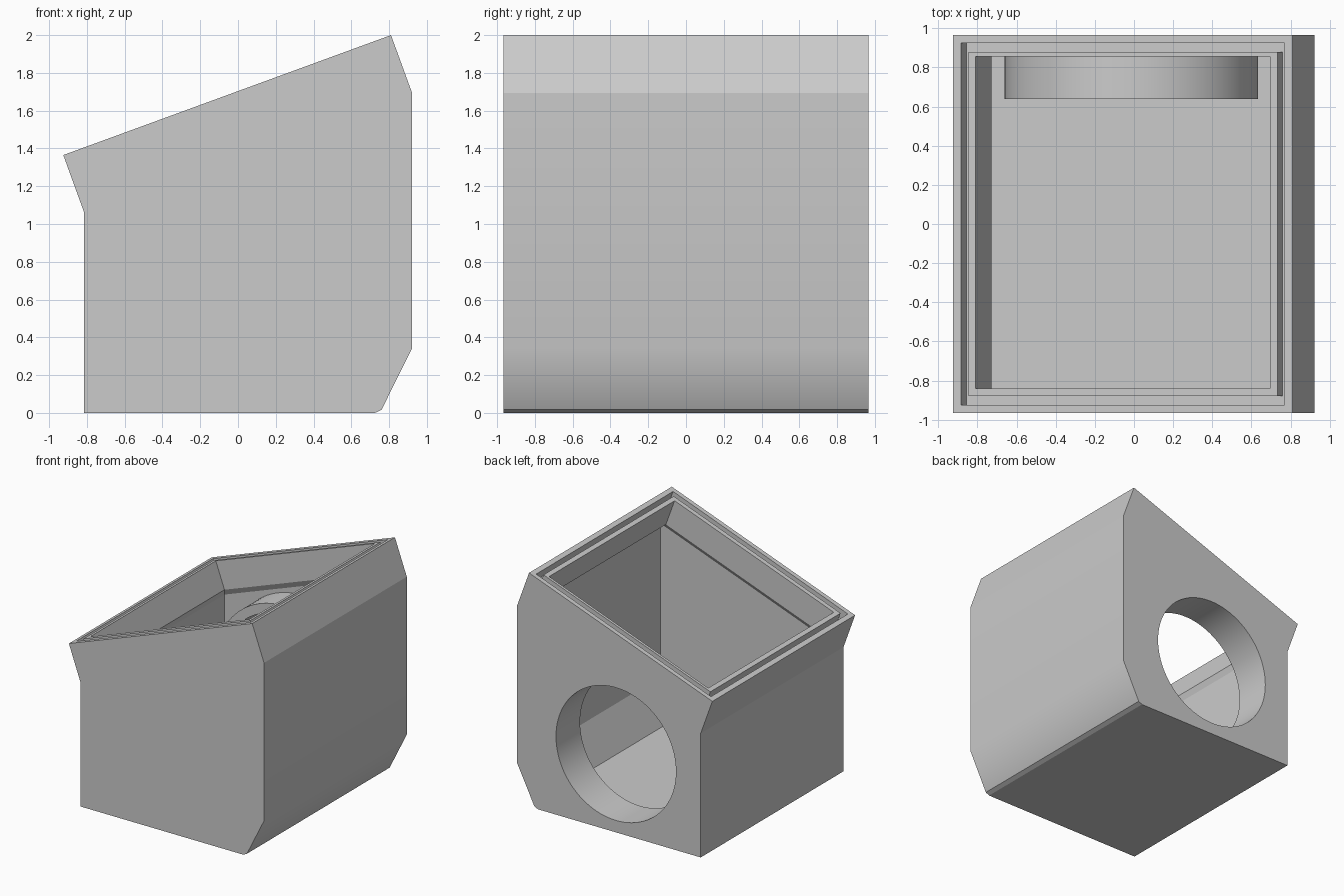
import bpy, bmesh, math
from mathutils import Matrix

old = bpy.data.objects.get("Cube")
if old:
    bpy.data.objects.remove(old, do_unlink=True)

grey = bpy.data.materials.new("plain_grey")
grey.use_nodes = True
GREY = (0.6, 0.6, 0.6, 1)
grey.diffuse_color = GREY
grey.node_tree.nodes["Principled BSDF"].inputs["Base Color"].default_value = GREY

HALF = 0.965            # half the depth
LEN = 1.848             # length of the sloped rim
COS, SIN = 0.939, 0.344


def slope(s, d):
    """Point s along the sloped rim and d below it, as (x, z)."""
    return (-0.925 + s * COS + d * SIN, 1.365 + s * SIN - d * COS)


def finish(bm, name):
    bmesh.ops.recalc_face_normals(bm, faces=bm.faces)
    mesh = bpy.data.meshes.new(name)
    bm.to_mesh(mesh)
    bm.free()
    mesh.materials.append(grey)
    obj = bpy.data.objects.new(name, mesh)
    bpy.context.collection.objects.link(obj)
    return obj


def prism(name, profile):
    """Extrude an x-z profile through the full depth."""
    bm = bmesh.new()
    face = bm.faces.new([bm.verts.new((x, -HALF, z)) for x, z in profile])
    new = bmesh.ops.extrude_face_region(bm, geom=[face])["geom"]
    bmesh.ops.translate(bm, vec=(0, 2 * HALF, 0),
                        verts=[v for v in new if isinstance(v, bmesh.types.BMVert)])
    return finish(bm, name)


def loft(name, rows):
    """Stack rectangles given as (left point, right point, front y, back y)."""
    bm = bmesh.new()
    rings = []
    for (xl, zl), (xr, zr), front, back in rows:
        rings.append([bm.verts.new(p) for p in (
            (xl, front, zl), (xr, front, zr), (xr, back, zr), (xl, back, zl))])
    for a, b in zip(rings, rings[1:]):
        for i in range(4):
            j = (i + 1) % 4
            bm.faces.new((a[i], a[j], b[j], b[i]))
    bm.faces.new(rings[0])
    bm.faces.new(rings[-1])
    return finish(bm, name)


def rim_box(name, inset, y, depth):
    return loft(name, [(slope(inset, d), slope(LEN - inset, d), -y, y)
                       for d in (-0.05, depth)])


def cylinder(name, radius, y0, y1):
    """Cylinder along y, centred on the round opening."""
    bm = bmesh.new()
    place = Matrix.Translation((-0.013, (y0 + y1) / 2, 0.67)) @ Matrix.Rotation(math.pi / 2, 4, 'X')
    bmesh.ops.create_cone(bm, cap_ends=True, segments=96, radius1=radius,
                          radius2=radius, depth=y1 - y0, matrix=place)
    return finish(bm, name)


def combine(target, tool, operation):
    tool.hide_render = True
    mod = target.modifiers.new("cut", 'BOOLEAN')
    mod.operation, mod.solver, mod.object = operation, 'EXACT', tool
    bpy.context.view_layer.objects.active = target
    bpy.ops.object.modifier_apply(modifier=mod.name)
    bpy.data.objects.remove(tool, do_unlink=True)


# Outer shell
body = prism("housing", [(-0.815, 0), (0.725, 0), (0.76, 0.017), (0.922, 0.342),
                         (0.922, 1.693), (0.81, 2.0), (-0.925, 1.365), (-0.815, 1.062)])

# Hollow inside: neck, undercut below it, straight walls, sloped corner to the floor
combine(body, loft("cavity", [
    (slope(0.122, -0.05), slope(LEN - 0.122, -0.05), -0.84, 0.857),
    (slope(0.122, 0.24), slope(LEN - 0.122, 0.24), -0.84, 0.857),
    ((-0.745, 1.127), (0.85, 1.711), -0.87, 0.88),
    ((-0.745, 0.4), (0.85, 0.4), -0.87, 0.88),
    ((-0.745, 0.085), (0.7, 0.085), -0.87, 0.88)]), 'DIFFERENCE')

# Groove around the sloped rim
groove = rim_box("groove", 0.043, 0.925, 0.08)
combine(groove, rim_box("groove_core", 0.083, 0.88, 0.2), 'DIFFERENCE')
combine(body, groove, 'DIFFERENCE')

# Port tube on the back wall, bored through
combine(body, cylinder("port_tube", 0.648, 0.64, 0.93), 'UNION')
combine(body, cylinder("port_bore", 0.568, 0.5, 1.1), 'DIFFERENCE')

# Smooth the round port and the outer lower corner, keep the other edges sharp
bm = bmesh.new()
bm.from_mesh(body.data)
for face in bm.faces:
    face.smooth = True
for edge in bm.edges:
    angle = edge.calc_face_angle(math.pi)
    corner = all(v.co.x > 0.9 and v.co.z < 0.5 for v in edge.verts)
    edge.smooth = angle < math.radians(28 if corner else 10)
bm.to_mesh(body.data)
bm.free()
weighted = body.modifiers.new("even_shading", 'WEIGHTED_NORMAL')
weighted.keep_sharp = True
